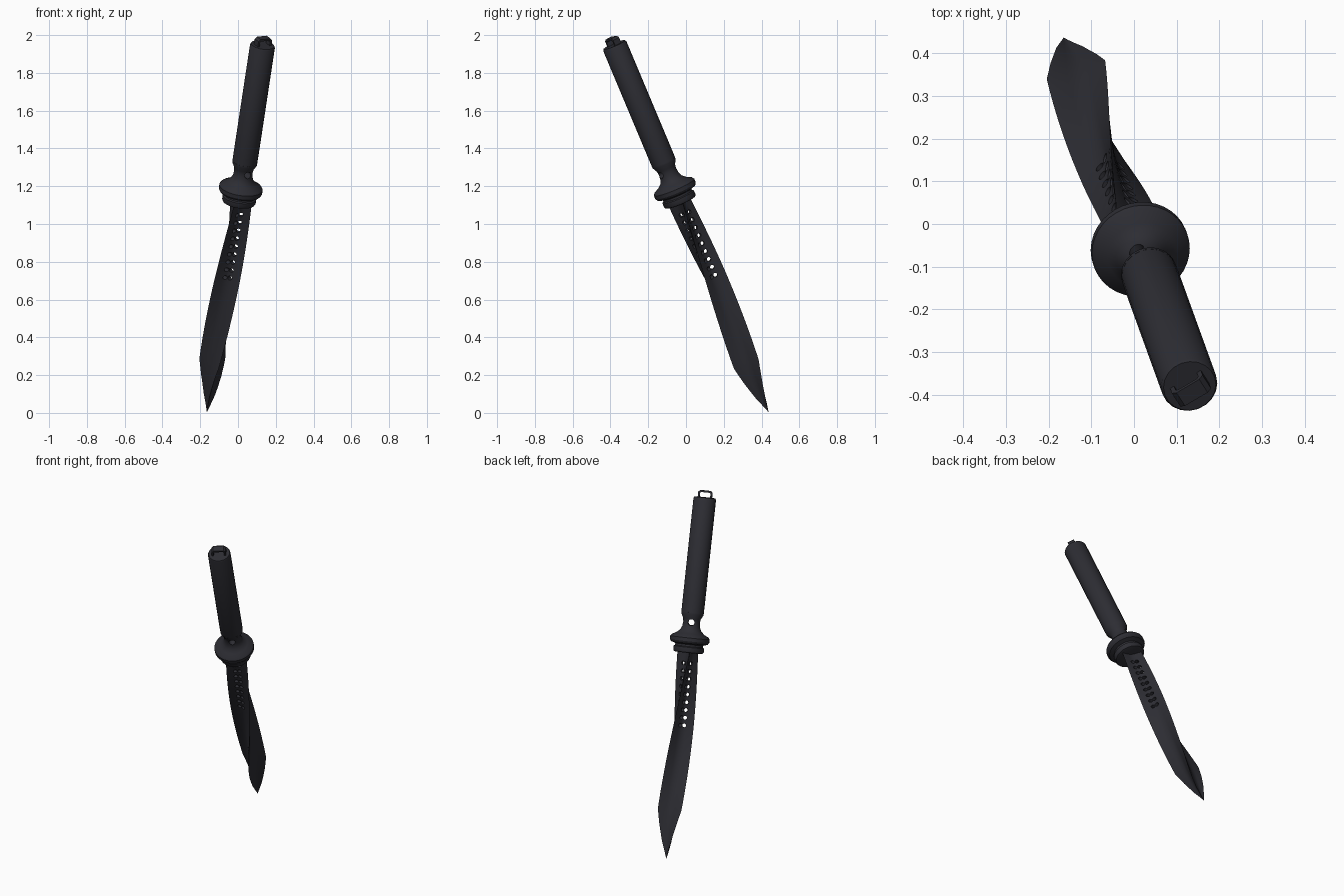
import bpy, bmesh, math
from mathutils import Vector, Matrix

if "Cube" in bpy.data.objects:
    bpy.data.objects.remove(bpy.data.objects["Cube"])

# Knife frame: origin at blade tip, local z runs up the leaning knife axis
d = Vector((0.152, -0.42, 1)).normalized()
e1 = (Vector((1, 0, 0)) - d * d.x).normalized()
e2 = d.cross(e1)
FRAME = Matrix((e1, e2, d)).transposed().to_4x4()
FRAME.translation = Vector((-0.165, 0.437, 0.004))

steel = bpy.data.materials.new("dark_blue_steel")
steel.diffuse_color = (0.026, 0.026, 0.033, 1)
steel.use_nodes = True
steel.node_tree.nodes["Principled BSDF"].inputs["Base Color"].default_value = steel.diffuse_color


def finish(name, bm, mat=True):
    bmesh.ops.recalc_face_normals(bm, faces=bm.faces)
    bm.transform(FRAME)
    me = bpy.data.meshes.new(name)
    bm.to_mesh(me)
    bm.free()
    ob = bpy.data.objects.new(name, me)
    bpy.context.collection.objects.link(ob)
    me.materials.append(steel)
    return ob


def loft(bm, rings):
    """Skin rings of equal length; a one-point ring becomes a fan, others are capped."""
    loops = [[bm.verts.new(p) for p in r] for r in rings]
    for a, b in zip(loops, loops[1:]):
        n = len(b)
        for i in range(n):
            j = (i + 1) % n
            if len(a) == 1:
                bm.faces.new((a[0], b[j], b[i]))
            else:
                bm.faces.new((a[i], a[j], b[j], b[i]))
    for loop in (loops[0], loops[-1]):
        if len(loop) > 2:
            bm.faces.new(loop)


def lathe(name, profile, n):
    bm = bmesh.new()
    loft(bm, [[(r * math.cos(2 * math.pi * i / n), r * math.sin(2 * math.pi * i / n), s)
               for i in range(n)] for r, s in profile])
    return finish(name, bm)


def rod(bm, centre, angle, radius, length, seg=14):
    """Cylinder lying across the knife axis, pointing along the given angle."""
    m = (Matrix.Translation(centre) @ Matrix.Rotation(angle, 4, 'Z')
         @ Matrix.Rotation(math.pi / 2, 4, 'Y'))
    bmesh.ops.create_cone(bm, cap_ends=True, segments=seg, radius1=radius,
                          radius2=radius, depth=length, matrix=m)


def cut(ob, cutter):
    cutter.hide_render = True
    mod = ob.modifiers.new("holes", 'BOOLEAN')
    mod.operation = 'DIFFERENCE'
    mod.solver = 'EXACT'
    mod.object = cutter
    bpy.context.view_layer.objects.active = ob
    bpy.ops.object.modifier_apply(modifier=mod.name)
    bpy.data.objects.remove(cutter)


def twist(s):
    return math.radians(20.6 + 88 * s)


def interp(s, pts):
    for (a, ra), (b, rb) in zip(pts, pts[1:]):
        if s <= b:
            return ra + (rb - ra) * (s - a) / (b - a)
    return pts[-1][1]


# Three-finned twisted blade
EDGE = [(0, 0), (0.1, 0.036), (0.2, 0.063), (0.29, 0.083), (0.8, 0.077), (1.24, 0.07)]
stations = [0.025, 0.05, 0.1, 0.15, 0.2, 0.245, 0.29] + [0.29 + 0.95 * i / 32 for i in range(1, 33)]
rings = [[(0, 0, 0)]]
for s in stations:
    R = interp(s, EDGE)
    k = min(1, R / 0.07)
    ring = []
    for f in range(3):
        a = twist(s) + f * 2 * math.pi / 3
        half = [(R, 0), (0.8 * R, 0.0045 * k), (0.42 * R, 0.0095 * k)]
        fin = [(x, -y) for x, y in half[:0:-1]] + half
        v = 0.019 * k
        fin.append((v * 0.5, v * 0.866))
        ring += [(x * math.cos(a) - y * math.sin(a), x * math.sin(a) + y * math.cos(a), s)
                 for x, y in fin]
    rings.append(ring)
bm = bmesh.new()
loft(bm, rings)
blade = finish("blade", bm)

# Rows of vent holes through the root of each fin
bm = bmesh.new()
for i in range(9):
    s = 0.788 + 0.0455 * i
    for f in range(3):
        a = twist(s) + f * 2 * math.pi / 3
        rod(bm, (0.0215 * math.cos(a), 0.0215 * math.sin(a), s), a + math.pi / 2, 0.0115, 0.046)
cut(blade, finish("vent_cutter", bm))

# Guard with collar below and waisted neck above
guard = lathe("guard", [
    (0.078, 1.215), (0.086, 1.218), (0.09, 1.226), (0.09, 1.248), (0.082, 1.253),
    (0.082, 1.264), (0.108, 1.272), (0.116, 1.284), (0.116, 1.304), (0.109, 1.314),
    (0.082, 1.328), (0.062, 1.346), (0.052, 1.368), (0.049, 1.395), (0.052, 1.415),
    (0.066, 1.442), (0.066, 1.452)], 36)
bm = bmesh.new()
rod(bm, (0, 0, 1.394), math.radians(120), 0.019, 0.3, 20)
cut(guard, finish("neck_cutter", bm))

# Grip
grip = lathe("grip", [(0.066, 1.45), (0.0665, 1.5), (0.0665, 2.122), (0.062, 2.13)], 20)

# Lanyard loop on the end cap: arch outline pushed through its depth
outer = [(-0.042, 2.12), (-0.042, 2.16), (-0.031, 2.171), (0.031, 2.171), (0.042, 2.16), (0.042, 2.12)]
inner = [(0.031, 2.12), (0.031, 2.154), (0.025, 2.16), (-0.025, 2.16), (-0.031, 2.154), (-0.031, 2.12)]
bm = bmesh.new()
loft(bm, [[(x, y, s) for x, s in outer + inner] for y in (-0.02, 0.02)])
bm.transform(Matrix.Rotation(math.radians(30), 4, 'Z'))
loop = finish("lanyard_loop", bm)

# Smooth shading with crisp edges
for ob in (blade, guard, grip, loop):
    bpy.ops.object.select_all(action='DESELECT')
    ob.select_set(True)
    bpy.context.view_layer.objects.active = ob
    bpy.ops.object.shade_smooth_by_angle(angle=math.radians(30))
